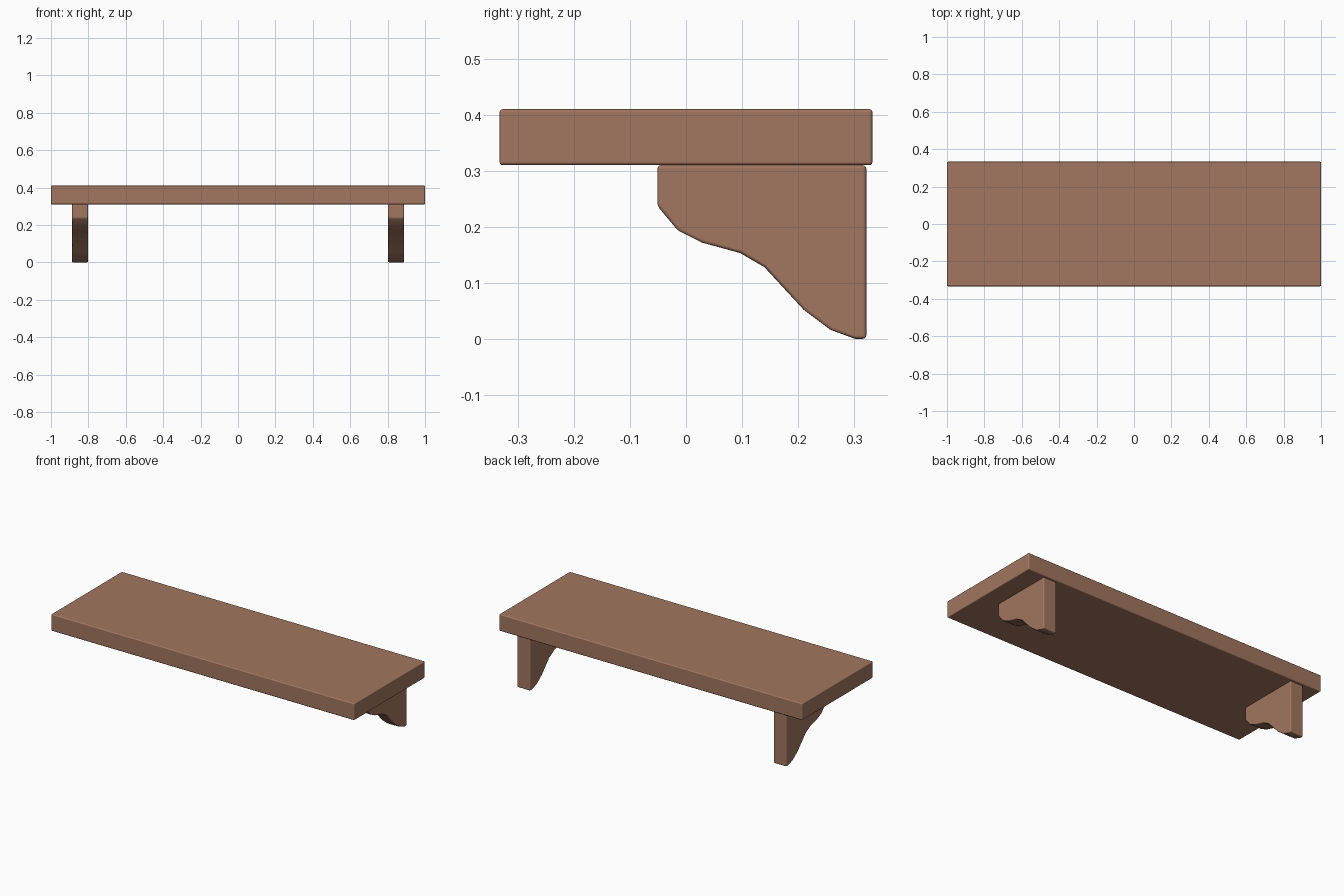
import bpy, bmesh

if "Cube" in bpy.data.objects:
    bpy.data.objects.remove(bpy.data.objects["Cube"])

wood = bpy.data.materials.new("brown wood")
wood.diffuse_color = (0.36, 0.18, 0.115, 1)
wood.use_nodes = True
wood.node_tree.nodes["Principled BSDF"].inputs["Base Color"].default_value = wood.diffuse_color


def extruded_part(name, profile, x0, x1, bevel):
    """Extrude a (y, z) outline along x, then round its edges."""
    bm = bmesh.new()
    face = bm.faces.new([bm.verts.new((x0, y, z)) for y, z in profile])
    result = bmesh.ops.extrude_face_region(bm, geom=[face])
    verts = [g for g in result["geom"] if isinstance(g, bmesh.types.BMVert)]
    bmesh.ops.translate(bm, verts=verts, vec=(x1 - x0, 0, 0))
    bmesh.ops.recalc_face_normals(bm, faces=bm.faces)
    mesh = bpy.data.meshes.new(name)
    bm.to_mesh(mesh)
    bm.free()
    mesh.materials.append(wood)
    obj = bpy.data.objects.new(name, mesh)
    bpy.context.collection.objects.link(obj)
    mod = obj.modifiers.new("rounded edges", "BEVEL")
    mod.width = bevel
    mod.segments = 3
    mod.limit_method = "ANGLE"
    mod.angle_limit = 0.55
    mod.harden_normals = True
    for p in mesh.polygons:
        p.use_smooth = True
    bpy.ops.object.select_all(action="DESELECT")
    obj.select_set(True)
    bpy.context.view_layer.objects.active = obj
    bpy.ops.object.shade_smooth_by_angle(angle=0.7)
    return obj


# Shelf board
extruded_part("shelf_board",
              [(-0.333, 0.31), (0.333, 0.31), (0.333, 0.41), (-0.333, 0.41)],
              -1.0, 1.0, 0.006)

# Two scrolled brackets under the board
bracket = [(-0.051, 0.31), (-0.051, 0.237), (-0.015, 0.194), (0.028, 0.172),
           (0.097, 0.153), (0.14, 0.128), (0.21, 0.052), (0.258, 0.016),
           (0.302, 0.001), (0.322, 0.001), (0.322, 0.31)]
bracket = [(y, z if z > 0.001 else 0.0) for y, z in bracket]
for side, x0, x1 in (("left", -0.888, -0.802), ("right", 0.802, 0.888)):
    extruded_part(side + "_bracket", bracket, x0, x1, 0.006)
